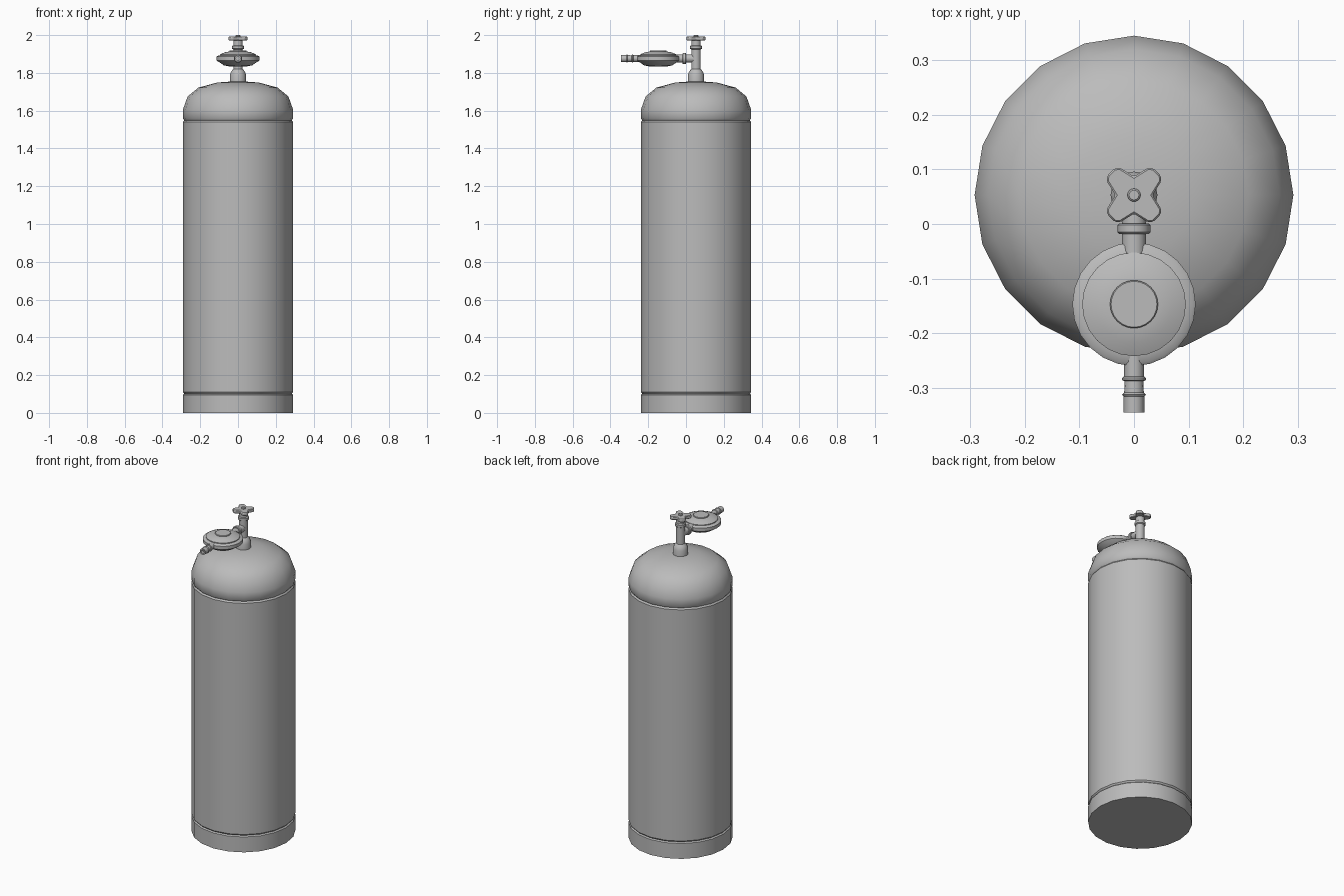
import bpy, bmesh, math
from mathutils import Matrix, Vector

if "Cube" in bpy.data.objects:
    bpy.data.objects.remove(bpy.data.objects["Cube"])

AXIS_Y = 0.053      # tank and valve axis
ARM_Z = 1.876       # regulator height

grey = bpy.data.materials.new("metal grey")
grey.diffuse_color = (0.5, 0.5, 0.5, 1)
grey.use_nodes = True
grey.node_tree.nodes["Principled BSDF"].inputs["Base Color"].default_value = grey.diffuse_color


def finish(bm, name, angle=35):
    bmesh.ops.recalc_face_normals(bm, faces=bm.faces[:])
    mesh = bpy.data.meshes.new(name)
    bm.to_mesh(mesh)
    bm.free()
    mesh.materials.append(grey)
    ob = bpy.data.objects.new(name, mesh)
    bpy.context.collection.objects.link(ob)
    bpy.ops.object.select_all(action='DESELECT')
    ob.select_set(True)
    bpy.context.view_layer.objects.active = ob
    bpy.ops.object.shade_smooth_by_angle(angle=math.radians(angle))
    return ob


def lathe(name, profile, sides, centre, forward=False, angle=35):
    """Closed solid of revolution from (radius, height) points; forward turns its axis to -y."""
    bm = bmesh.new()
    turn = Matrix.Rotation(math.pi / 2, 4, 'X') if forward else Matrix()
    mat = Matrix.Translation(centre) @ turn
    rings = []
    for r, h in profile:
        rings.append([bm.verts.new(mat @ Vector((r * math.cos(2 * math.pi * i / sides),
                                                 r * math.sin(2 * math.pi * i / sides), h)))
                      for i in range(sides)])
    for a, b in zip(rings, rings[1:]):
        for i in range(sides):
            j = (i + 1) % sides
            bm.faces.new((a[i], a[j], b[j], b[i]))
    bm.faces.new(rings[0][::-1])
    bm.faces.new(rings[-1])
    return finish(bm, name, angle)


tank = (0, AXIS_Y, 0)

# Tank: foot ring, main barrel and dome, with small grooves between
lathe("foot_ring", [(0.292, 0), (0.292, 0.095), (0.284, 0.102)], 20, tank)
lathe("tank_barrel", [(0.284, 0.10), (0.292, 0.11), (0.292, 1.54), (0.284, 1.55)], 20, tank)
lathe("tank_dome", [(0.284, 1.548), (0.292, 1.558), (0.292, 1.605), (0.267, 1.675),
                    (0.21, 1.722), (0.11, 1.749), (0.04, 1.754)], 20, tank, angle=50)

# Valve: neck, stem with collar, spindle
lathe("valve_neck", [(0.043, 1.745), (0.043, 1.788), (0.036, 1.808), (0.025, 1.82)], 16, tank)
lathe("valve_stem", [(0.025, 1.81), (0.025, 1.924), (0.031, 1.928), (0.031, 1.942),
                     (0.025, 1.946), (0.025, 1.972)], 16, tank)
lathe("handle_knob", [(0.012, 1.96), (0.012, 1.997), (0.009, 2.0)], 16, tank)

# Hand wheel: four diagonal lobes with V notches between
bm = bmesh.new()
outline = []
for k in range(4):
    for radius, degrees in ((0.034, 0), (0.054, 27), (0.0545, 36), (0.0545, 54), (0.054, 63)):
        if degrees:
            radius += 0.002 if degrees in (27, 63) else 0.006
        a = math.radians(90 * k + degrees)
        outline.append(bm.verts.new((radius * math.cos(a), AXIS_Y + radius * math.sin(a), 1.972)))
face = bm.faces.new(outline)
top = bmesh.ops.extrude_face_region(bm, geom=[face])
bmesh.ops.translate(bm, verts=[v for v in top["geom"] if isinstance(v, bmesh.types.BMVert)],
                    vec=(0, 0, 0.02))
wheel = finish(bm, "hand_wheel")
bevel = wheel.modifiers.new("edge_bevel", 'BEVEL')
bevel.width = 0.003
bevel.segments = 1

# Connecting arm from stem to regulator, with union nut (distances run forward from the axis)
arm = (0, AXIS_Y, ARM_Z)
lathe("inlet_pipe", [(0.022, 0.0), (0.022, 0.12)], 16, arm, forward=True)
lathe("union_nut", [(0.027, 0.052), (0.03, 0.055), (0.03, 0.068), (0.027, 0.071)],
      16, arm, forward=True)

# Regulator: lower cone, rim, shallow dome and centre button
disc = (0, -0.147, ARM_Z)
lathe("regulator_body", [(0.045, -0.042), (0.075, -0.036), (0.098, -0.02), (0.108, -0.014),
                         (0.113, -0.010), (0.113, 0.010), (0.108, 0.014), (0.095, 0.017),
                         (0.095, 0.022), (0.07, 0.033), (0.04, 0.038)], 24, disc)
lathe("regulator_button", [(0.044, 0.03), (0.044, 0.041), (0.042, 0.043)], 24, disc)

# Hose outlet with two ribs
outlet = (0, -0.147, ARM_Z)
lathe("hose_outlet", [(0.018, 0.09), (0.018, 0.132), (0.022, 0.135), (0.022, 0.139),
                      (0.017, 0.141), (0.018, 0.162), (0.022, 0.165), (0.019, 0.169),
                      (0.019, 0.198), (0.011, 0.198), (0.011, 0.18)], 16, outlet, forward=True)
